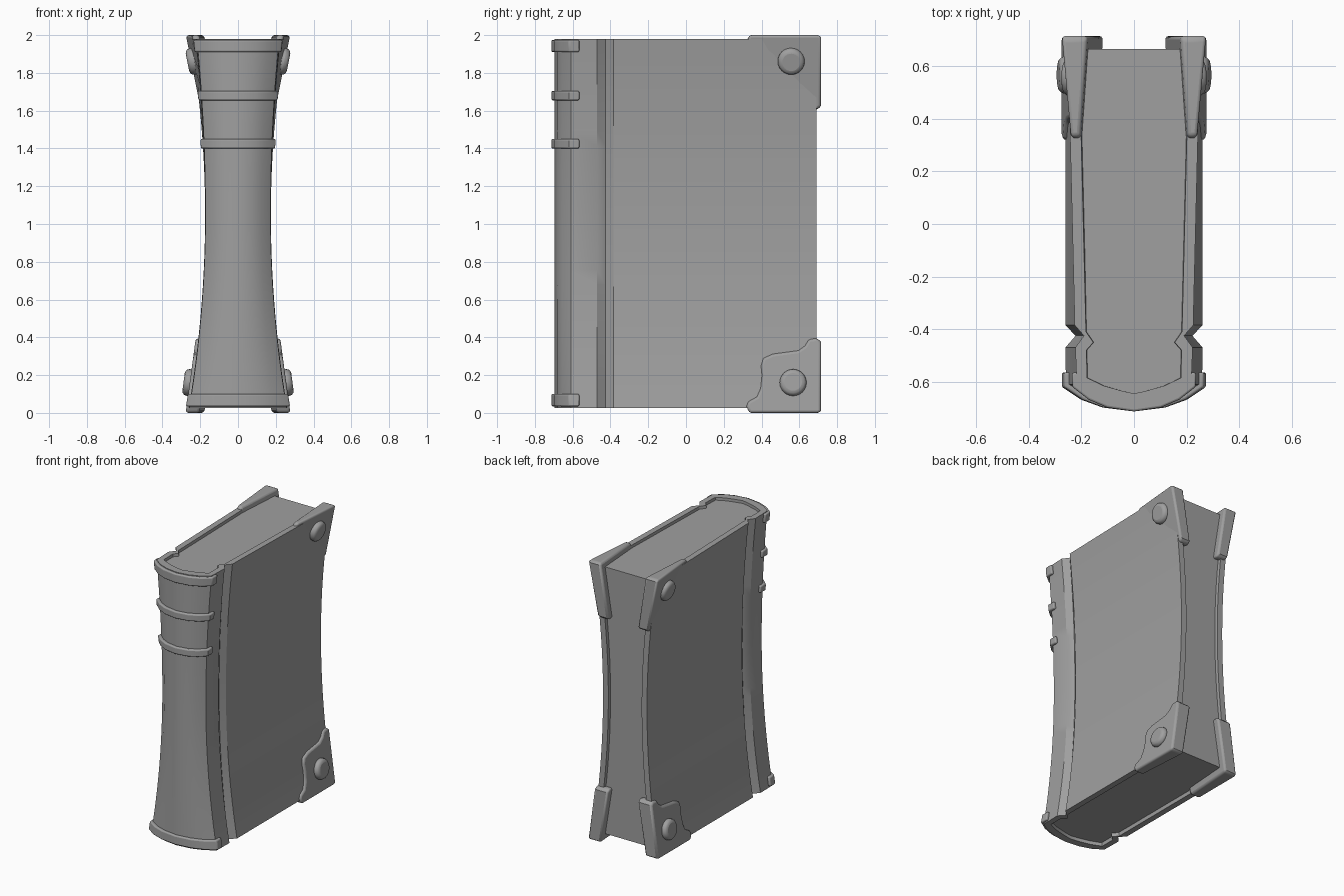
import bpy, bmesh, math
from mathutils import Matrix

cube = bpy.data.objects.get("Cube")
if cube:
    bpy.data.objects.remove(cube)

grey = bpy.data.materials.new("plain grey")
grey.use_nodes = True
COLOUR = (0.35, 0.35, 0.35, 1)
grey.diffuse_color = COLOUR
grey.node_tree.nodes["Principled BSDF"].inputs["Base Color"].default_value = COLOUR


def finish(name, bm, bevel=0):
    """Turn a bmesh into a smooth-shaded object with optional rounded edges."""
    bmesh.ops.recalc_face_normals(bm, faces=bm.faces)
    mesh = bpy.data.meshes.new(name)
    bm.to_mesh(mesh)
    bm.free()
    mesh.materials.append(grey)
    ob = bpy.data.objects.new(name, mesh)
    bpy.context.collection.objects.link(ob)
    if bevel:
        mod = ob.modifiers.new("rounded edges", 'BEVEL')
        mod.width, mod.segments, mod.limit_method = bevel, 3, 'ANGLE'
        mod.angle_limit = math.radians(50)
    bpy.ops.object.select_all(action='DESELECT')
    ob.select_set(True)
    bpy.context.view_layer.objects.active = ob
    bpy.ops.object.shade_smooth_by_angle(angle=math.radians(32))
    return ob


def half_width(y, z):
    """Half the thickness of the book, pinched at mid height."""
    d = z - 1.05
    if d < 0:
        return 0.174 + 0.083 * d * d
    return 0.174 + 0.059 * d * d + 0.027 * (y + 0.4) / 1.1 * (d / 0.93) ** 2


def loft(name, outline, z0, z1, steps, bevel=0):
    """Loft a closed outline of (side, y, width share, inset) through the pinch."""
    bm = bmesh.new()
    rings = []
    for i in range(steps + 1):
        z = z0 + (z1 - z0) * i / steps
        rings.append([bm.verts.new((s * (half_width(y, z) * k - inset * (k > 0)), y, z))
                      for s, y, k, inset in outline])
    n = len(outline)
    for a, b in zip(rings, rings[1:]):
        for j in range(n):
            bm.faces.new((a[j], a[(j + 1) % n], b[(j + 1) % n], b[j]))
    bm.faces.new(rings[0])
    bm.faces.new(rings[-1])
    return finish(name, bm, bevel)


def horseshoe(half, inset):
    """Mirror half an outline, listed from the back to the spine middle."""
    right = [(1, y, k, inset) for y, k in half]
    left = [(-1, y, k, inset) for y, k in reversed(half[:-1])]
    return right + left


# Cover with hinge grooves and rounded spine
outer = [(0.69, 1), (-0.385, 1), (-0.425, 0.85), (-0.47, 1), (-0.61, 0.99),
         (-0.655, 0.72), (-0.682, 0.4), (-0.695, 0)]
inner = [(0.69, 1), (-0.41, 1), (-0.45, 0.88), (-0.48, 1), (-0.585, 1),
         (-0.615, 0.72), (-0.635, 0.4), (-0.645, 0)]
loft("cover", horseshoe(outer, 0) + horseshoe(inner, 0.042)[::-1], 0.025, 1.98, 24)

# Page block, set slightly inside the cover
pages = [(0.665, 1)] + inner[1:]
loft("page_block", horseshoe(pages, 0.04), 0.05, 1.96, 24)

# Raised spine bands
band_out = [(-0.565, 1), (-0.62, 1), (-0.668, 0.72), (-0.698, 0.4), (-0.713, 0)]
band_in = [(-0.565, 1), (-0.595, 1), (-0.64, 0.72), (-0.67, 0.4), (-0.685, 0)]
for label, z0, z1 in (("bottom", 0.035, 0.1), ("lower", 1.4, 1.45),
                      ("upper", 1.655, 1.705), ("top", 1.91, 1.975)):
    ring = horseshoe(band_out, -0.016) + horseshoe(band_in, 0.01)[::-1]
    loft(label + "_spine_band", ring, z0, z1, 1, 0.008)

# Corner guards and their studs
guard = [(0.705, 0), (0.715, 0.012), (0.715, 0.375), (0.695, 0.395), (0.65, 0.39),
         (0.63, 0.355), (0.595, 0.33), (0.46, 0.312), (0.41, 0.29), (0.397, 0.25),
         (0.402, 0.2), (0.395, 0.13), (0.375, 0.085), (0.33, 0.06), (0.32, 0.035),
         (0.335, 0)]


def guard_x(y, h, top, outside):
    """Sloped faces of a guard; h is the distance from the book's end."""
    if outside:
        return 0.277 - (0.2 * h + 0.09 * (0.715 - y) if top else 0.135 * h)
    return 0.178 - 0.16 * h + 0.07 * (0.715 - y)


for side, side_name in ((1, "left"), (-1, "right")):
    for top, level in ((False, "bottom"), (True, "top")):
        bm = bmesh.new()
        walls = [[bm.verts.new((side * guard_x(y, h, top, out), y, 2 - h if top else h))
                  for y, h in guard] for out in (True, False)]
        for wall in walls:
            bm.faces.new(wall)
        for j in range(len(guard)):
            k = (j + 1) % len(guard)
            bm.faces.new((walls[0][j], walls[0][k], walls[1][k], walls[1][j]))
        finish(f"{level}_{side_name}_corner_guard", bm, 0.014)

        # Round stud lying flat on the sloped guard
        y, h = (0.557, 0.138) if top else (0.567, 0.16)
        tilt = math.atan(0.2) if top else -math.atan(0.135)
        place = (Matrix.Translation((side * guard_x(y, h, top, True), y, 2 - h if top else h))
                 @ Matrix.Rotation(side * (math.pi / 2 + tilt), 4, 'Y'))
        bm = bmesh.new()
        bmesh.ops.create_cone(bm, cap_ends=True, segments=24, radius1=0.071,
                              radius2=0.071, depth=0.066, matrix=place)
        finish(f"{level}_{side_name}_stud", bm, 0.024)
